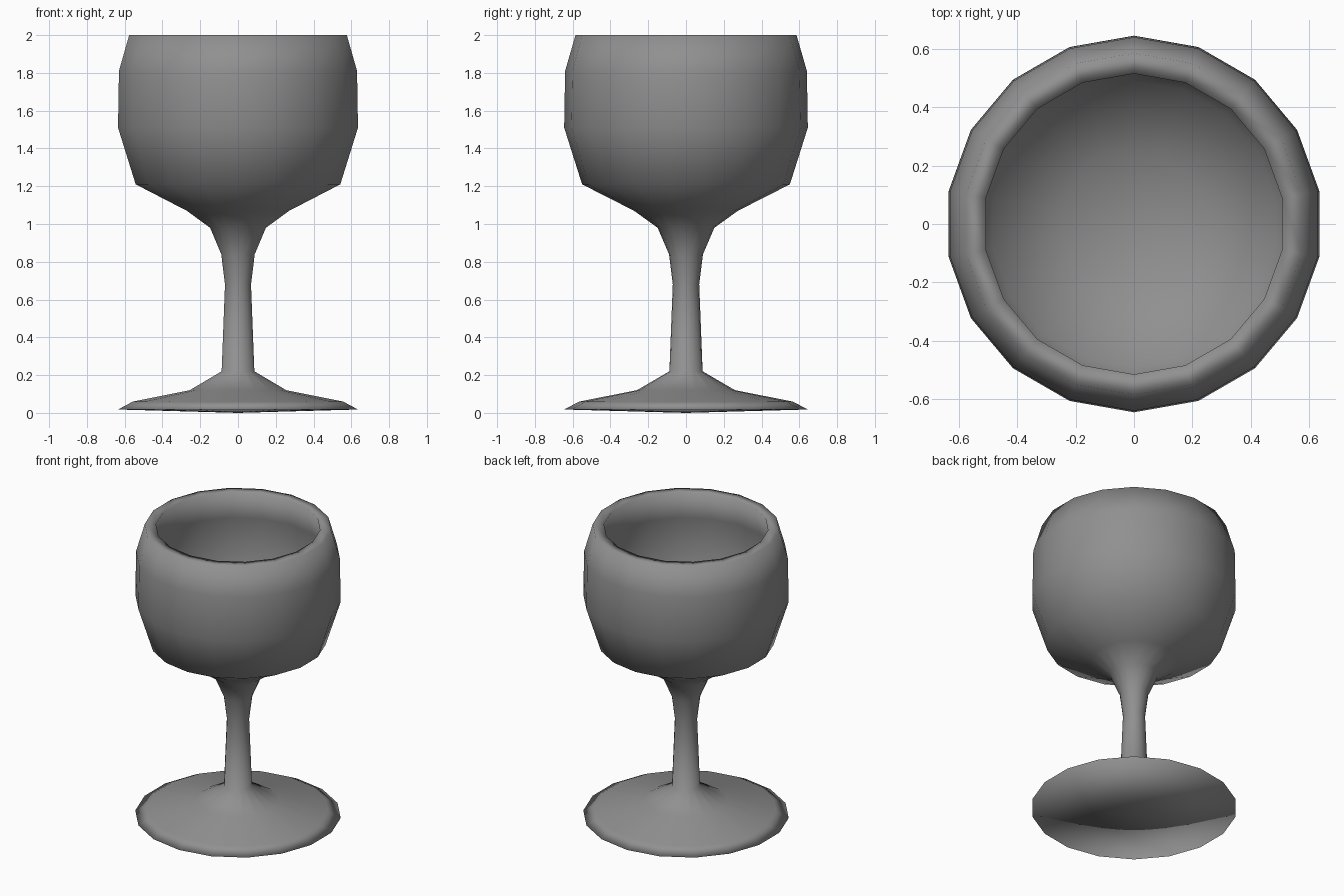
import bpy
import bmesh
import math
from mathutils import Matrix, Vector

SIDES = 18

cube = bpy.data.objects.get("Cube")
if cube:
    bpy.data.objects.remove(cube, do_unlink=True)

# Single grey material
grey = bpy.data.materials.new("plain_grey")
grey.use_nodes = True
colour = (0.28, 0.28, 0.28, 1)
grey.diffuse_color = colour
grey.node_tree.nodes["Principled BSDF"].inputs["Base Color"].default_value = colour

# Profile sections as (radius, height), from the underside up and into the bowl
foot = [(0, 0), (0.645, 0.018), (0.565, 0.06), (0.26, 0.12)]
stem = [(0.088, 0.22), (0.07, 0.68), (0.09, 0.84), (0.15, 0.98)]
bowl_outside = [(0.275, 1.07), (0.55, 1.21), (0.645, 1.51), (0.64, 1.81), (0.585, 2)]
bowl_inside = [(0.515, 2), (0.572, 1.8), (0.575, 1.52), (0.49, 1.26), (0.25, 1.14), (0, 1.08)]


def lathe(name, profile, material):
    """Turn a profile around the z axis into a smooth solid."""
    bm = bmesh.new()
    # A corner sits on the y axis
    verts = [bm.verts.new((0, r, z)) for r, z in profile]
    edges = [bm.edges.new(pair) for pair in zip(verts, verts[1:])]
    bmesh.ops.spin(bm, geom=verts + edges, cent=(0, 0, 0), axis=(0, 0, 1),
                   angle=math.tau, steps=SIDES, use_merge=True)
    bmesh.ops.remove_doubles(bm, verts=bm.verts[:], dist=0.0005)
    bmesh.ops.recalc_face_normals(bm, faces=bm.faces[:])
    for face in bm.faces:
        face.smooth = True
    mesh = bpy.data.meshes.new(name)
    bm.to_mesh(mesh)
    bm.free()
    mesh.materials.append(material)
    obj = bpy.data.objects.new(name, mesh)
    bpy.context.collection.objects.link(obj)
    return obj


# Foot, stem and bowl are turned as one piece so the shading flows between them
lathe("goblet", foot + stem + bowl_outside + bowl_inside, grey)
